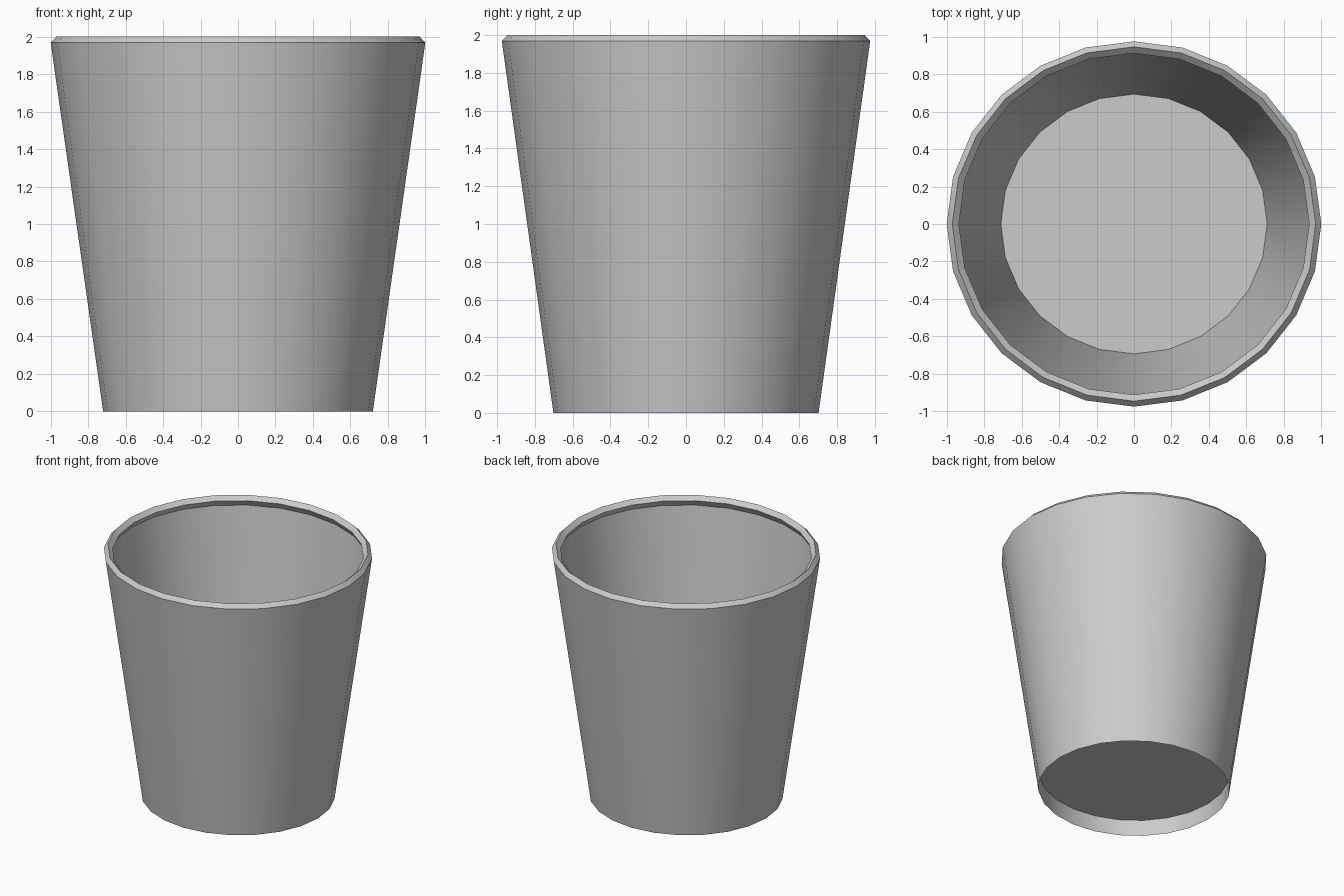
import bpy
import bmesh
import math

SIDES = 24
DEPTH_SCALE = 0.975  # the cup is very slightly oval

cube = bpy.data.objects.get("Cube")
if cube:
    bpy.data.objects.remove(cube, do_unlink=True)

# Plain grey material
grey = bpy.data.materials.new("light_grey")
grey.use_nodes = True
colour = (0.6, 0.6, 0.6, 1.0)
grey.diffuse_color = colour
grey.node_tree.nodes["Principled BSDF"].inputs["Base Color"].default_value = colour


def lathe(name, profile):
    """Spin a (radius, height) profile and cap both of its ends."""
    bm = bmesh.new()
    rings = []
    for radius, height in profile:
        ring = []
        for i in range(SIDES):
            a = math.tau * i / SIDES
            ring.append(bm.verts.new((radius * math.cos(a),
                                      radius * math.sin(a) * DEPTH_SCALE,
                                      height)))
        rings.append(ring)
    for low, high in zip(rings, rings[1:]):
        for i in range(SIDES):
            j = (i + 1) % SIDES
            bm.faces.new((low[i], low[j], high[j], high[i]))
    bm.faces.new(rings[0][::-1])
    bm.faces.new(rings[-1])
    bmesh.ops.recalc_face_normals(bm, faces=bm.faces)
    mesh = bpy.data.meshes.new(name)
    bm.to_mesh(mesh)
    bm.free()
    mesh.materials.append(grey)
    obj = bpy.data.objects.new(name, mesh)
    bpy.context.collection.objects.link(obj)
    return obj


# Recessed base, outer wall, bevelled rim, inner lip, inner wall and floor
cup = lathe("cup", [
    (0.715, 0.13), (0.72, 0.0),
    (1.0, 1.968), (0.97, 2.0), (0.935, 1.968),
    (0.963, 1.92), (0.711, 0.14),
])

bpy.ops.object.select_all(action="DESELECT")
cup.select_set(True)
bpy.context.view_layer.objects.active = cup
bpy.ops.object.shade_smooth_by_angle(angle=math.radians(30))
